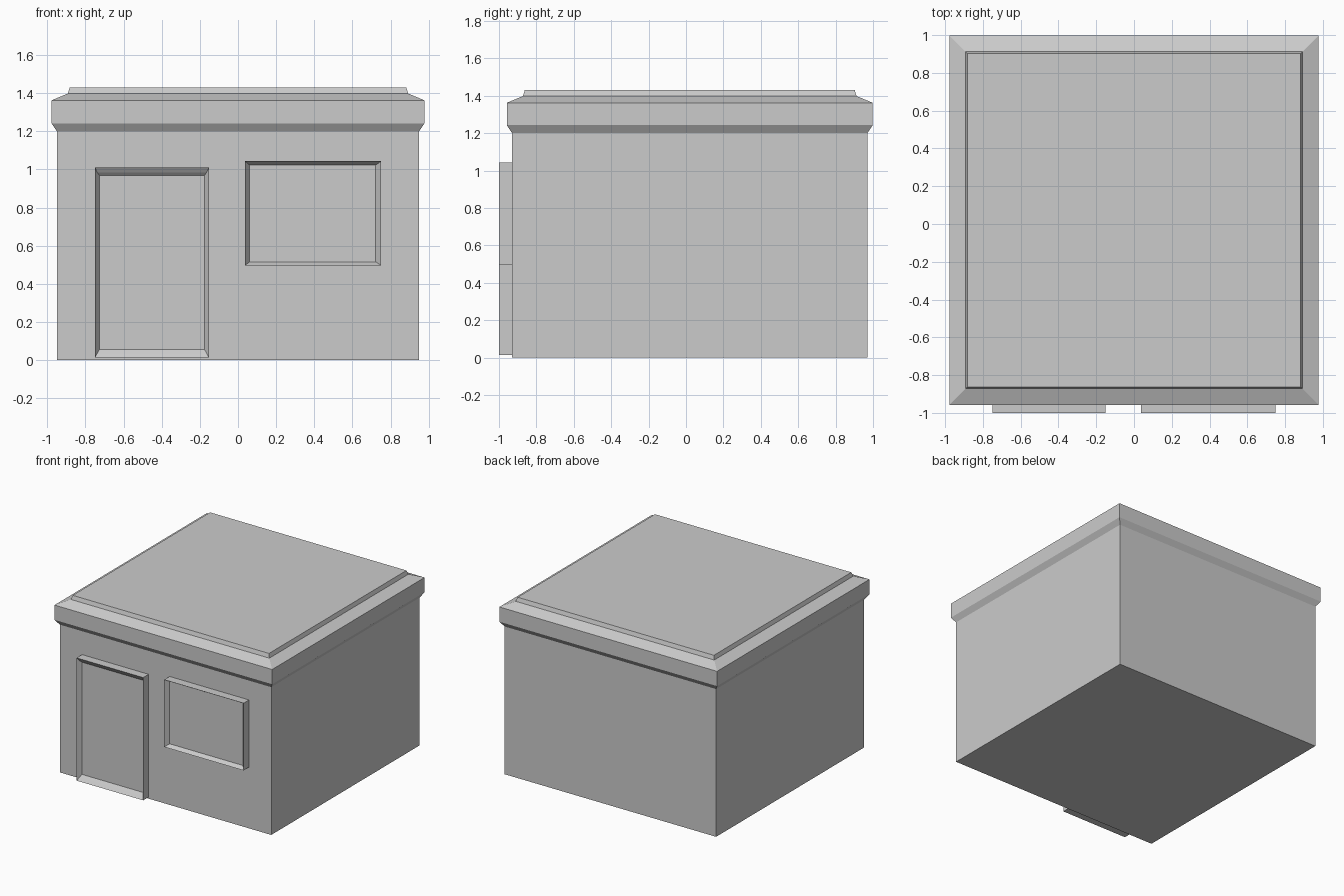
import bpy, bmesh

if "Cube" in bpy.data.objects:
    bpy.data.objects.remove(bpy.data.objects["Cube"])


def loft(name, rings):
    """Join a series of four-cornered rings, capping both ends."""
    bm = bmesh.new()
    loops = [[bm.verts.new(p) for p in ring] for ring in rings]
    for a, b in zip(loops, loops[1:]):
        for i in range(4):
            j = (i + 1) % 4
            bm.faces.new((a[i], a[j], b[j], b[i]))
    bm.faces.new(loops[0][::-1])
    bm.faces.new(loops[-1])
    bmesh.ops.recalc_face_normals(bm, faces=bm.faces)
    mesh = bpy.data.meshes.new(name)
    bm.to_mesh(mesh)
    bm.free()
    obj = bpy.data.objects.new(name, mesh)
    bpy.context.collection.objects.link(obj)
    return obj


def flat_ring(half, z, cy=0.02):
    """Horizontal square ring."""
    return [(sx * half, cy + sy * half, z)
            for sx, sy in ((-1, -1), (1, -1), (1, 1), (-1, 1))]


def wall_ring(x0, x1, z0, z1, y):
    """Upright rectangular ring facing the front."""
    return [(x0, y, z0), (x1, y, z0), (x1, y, z1), (x0, y, z1)]


# Walls, flared cornice and raised roof slab as one stepped profile
profile = [(0.95, 0.0), (0.95, 1.2), (0.978, 1.242), (0.978, 1.362),
           (0.892, 1.398), (0.882, 1.43)]
loft("building_shell", [flat_ring(h, z) for h, z in profile])

# Door surround with a sloped inner reveal and recessed panel
loft("door", [
    wall_ring(-0.75, -0.152, 0.013, 1.01, -0.93),
    wall_ring(-0.75, -0.152, 0.013, 1.01, -1.0),
    wall_ring(-0.738, -0.164, 0.036, 0.985, -0.982),
    wall_ring(-0.726, -0.176, 0.057, 0.968, -0.965),
])

# Window surround with a sloped inner reveal and recessed pane
loft("window", [
    wall_ring(0.037, 0.75, 0.497, 1.043, -0.93),
    wall_ring(0.037, 0.75, 0.497, 1.043, -1.0),
    wall_ring(0.061, 0.722, 0.516, 1.023, -0.965),
])
